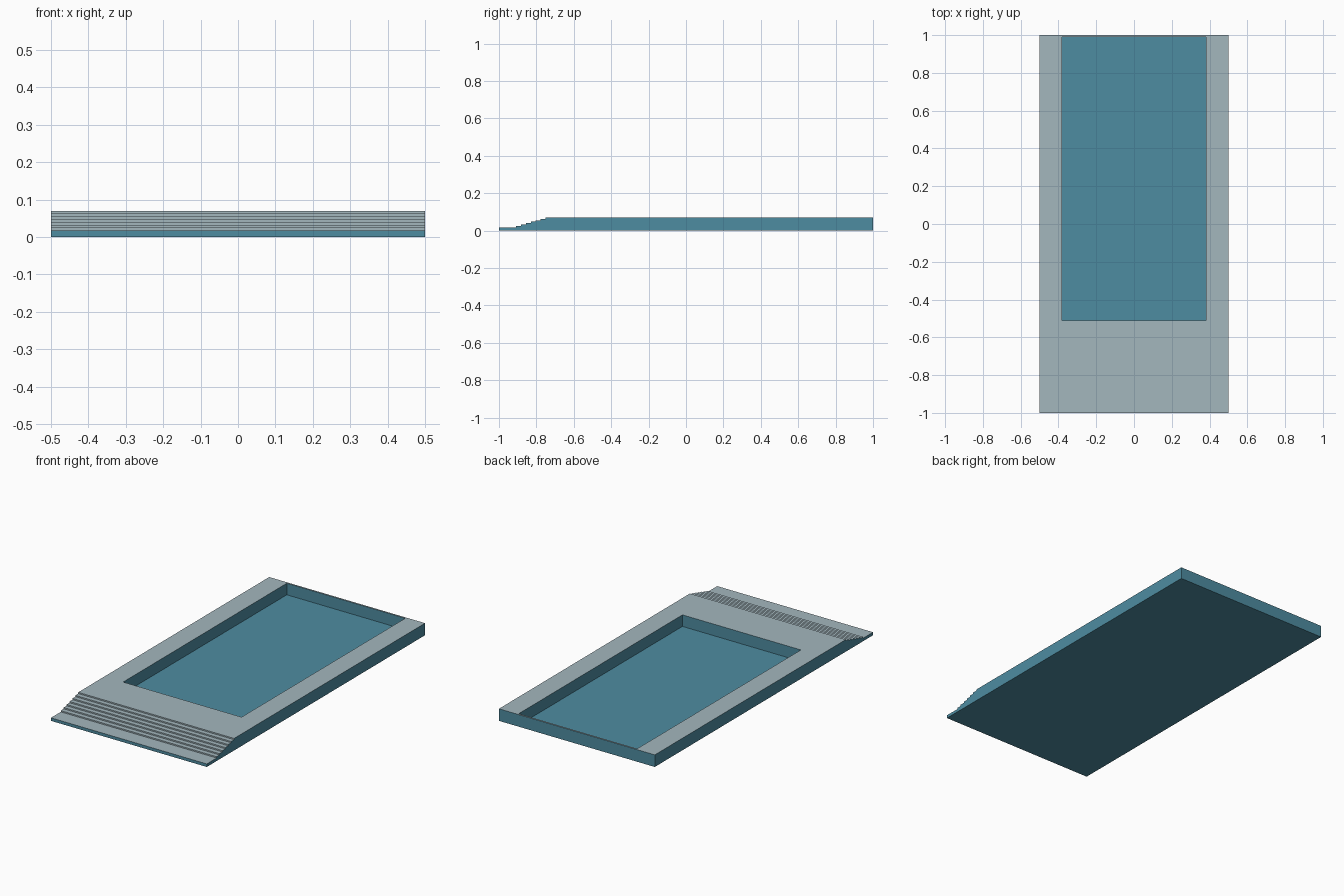
import bpy, bmesh
from mathutils import Matrix, Vector

cube = bpy.data.objects.get("Cube")
if cube:
    bpy.data.objects.remove(cube, do_unlink=True)


def material(name, rgb):
    m = bpy.data.materials.new(name)
    m.use_nodes = True
    m.diffuse_color = (*rgb, 1)
    m.node_tree.nodes["Principled BSDF"].inputs["Base Color"].default_value = (*rgb, 1)
    return m


def to_object(name, bm):
    bmesh.ops.recalc_face_normals(bm, faces=bm.faces)
    mesh = bpy.data.meshes.new(name)
    bm.to_mesh(mesh)
    bm.free()
    obj = bpy.data.objects.new(name, mesh)
    bpy.context.collection.objects.link(obj)
    return obj


HALF_W, TOP, LIP, FLOOR = 0.5, 0.07, 0.0175, 0.003
STEPS, STEP_START, STEP_END = 7, -0.91, -0.75

# Side profile (y, z): low front lip, flight of shallow steps, flat deck
rise = (TOP - LIP) / STEPS
run = (STEP_END - STEP_START) / (STEPS - 1)
profile = [(1, TOP), (1, 0), (-1, 0), (-1, LIP)]
for i in range(STEPS):
    y = STEP_START + i * run
    profile += [(y, LIP + i * rise), (y, LIP + (i + 1) * rise)]

# Deck body: profile extruded across the width
bm = bmesh.new()
face = bm.faces.new([bm.verts.new((-HALF_W, y, z)) for y, z in profile])
ext = bmesh.ops.extrude_face_region(bm, geom=[face])
bmesh.ops.translate(bm, vec=(2 * HALF_W, 0, 0),
                    verts=[v for v in ext["geom"] if isinstance(v, bmesh.types.BMVert)])
deck = to_object("pool_deck", bm)

# Basin cutter: leaves wide side decks and a thin back wall
bm = bmesh.new()
bmesh.ops.create_cube(bm, size=1, matrix=Matrix.LocRotScale(
    Vector((0, 0.24, FLOOR + 0.1)), None, Vector((0.76, 1.50, 0.2))))
cutter = to_object("basin_cutter", bm)
cutter.hide_render = True

cut = deck.modifiers.new("basin", 'BOOLEAN')
cut.operation = 'DIFFERENCE'
cut.solver = 'EXACT'
cut.object = cutter
bpy.context.view_layer.objects.active = deck
bpy.ops.object.modifier_apply(modifier=cut.name)
bpy.data.objects.remove(cutter, do_unlink=True)

# Stone on the deck top and steps, blue on the sides, underside and basin
deck.data.materials.clear()
deck.data.materials.append(material("pool blue", (0.076, 0.262, 0.356)))
deck.data.materials.append(material("pale stone", (0.366, 0.473, 0.515)))
for p in deck.data.polygons:
    tread = p.normal.z > 0.5 and p.center.z > 0.01
    riser = p.normal.y < -0.5 and -0.95 < p.center.y < -0.7
    p.material_index = 1 if tread or riser else 0
